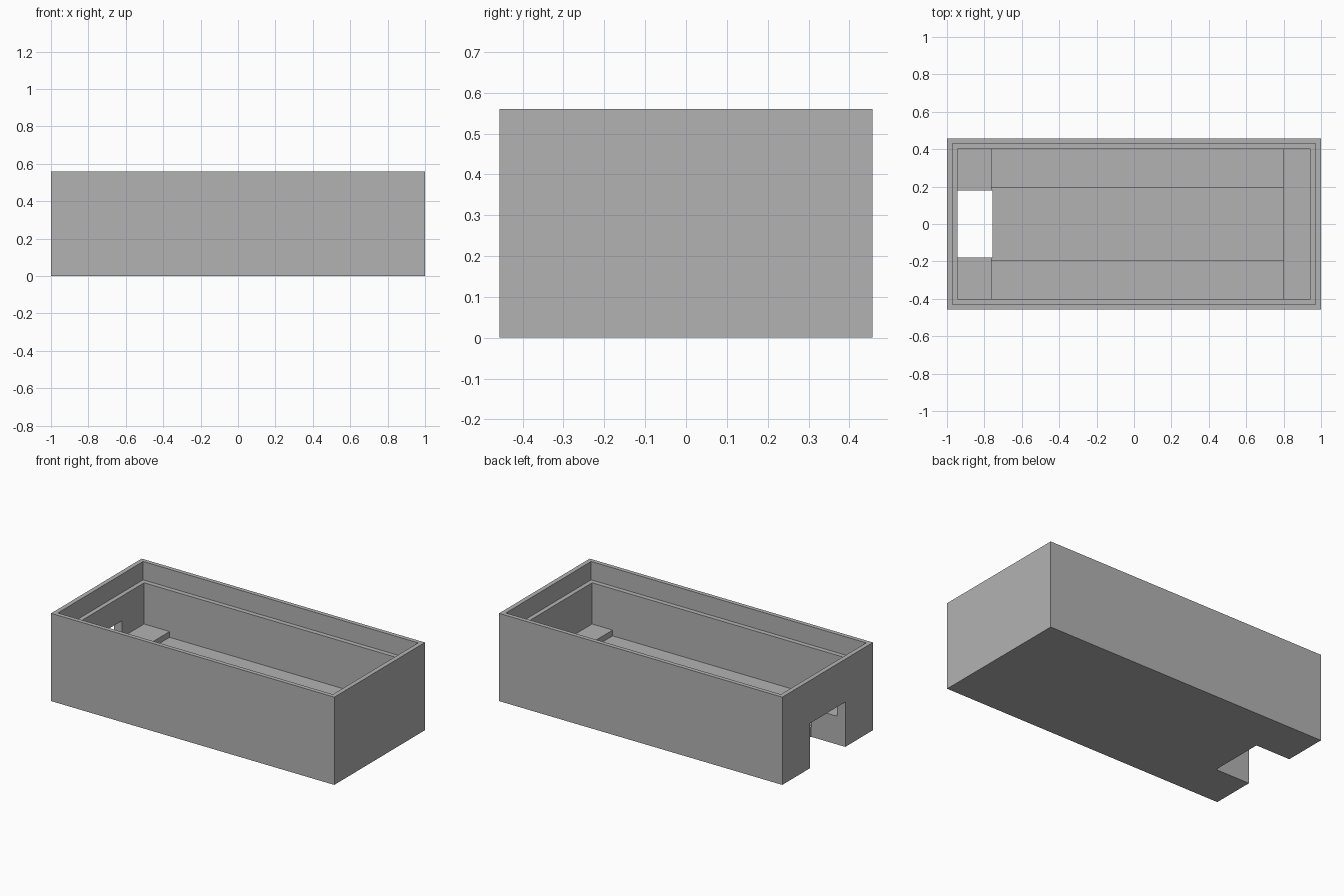
import bpy
from mathutils import Vector

cube = bpy.data.objects.get("Cube")
if cube:
    bpy.data.objects.remove(cube, do_unlink=True)

grey = bpy.data.materials.new("matte grey")
grey.use_nodes = True
colour = (0.45, 0.45, 0.45, 1)
grey.diffuse_color = colour
grey.node_tree.nodes["Principled BSDF"].inputs["Base Color"].default_value = colour


def box(name, low, high):
    """Axis-aligned box between two corners."""
    low, high = Vector(low), Vector(high)
    bpy.ops.mesh.primitive_cube_add(size=1, location=(low + high) / 2)
    obj = bpy.context.object
    obj.name = name
    obj.scale = high - low
    bpy.ops.object.transform_apply(location=True, rotation=False, scale=True)
    obj.data.materials.append(grey)
    return obj


def carve(target, name, low, high):
    """Cut a box-shaped pocket out of the target."""
    cutter = box(name, low, high)
    cutter.hide_render = True
    mod = target.modifiers.new(name, "BOOLEAN")
    mod.operation = "DIFFERENCE"
    mod.solver = "EXACT"
    mod.object = cutter
    bpy.context.view_layer.objects.active = target
    bpy.ops.object.modifier_apply(modifier=name)
    bpy.data.objects.remove(cutter, do_unlink=True)


TOP = 0.56      # rim height
casing = box("open_casing", (-1, -0.457, 0), (1, 0.457, TOP))

# Recess for a lid, leaving a thin rim above a ledge
carve(casing, "lid_recess", (-0.971, -0.43, 0.443), (0.971, 0.43, 0.7))
# Main cavity down to the tops of the end blocks
carve(casing, "main_cavity", (-0.943, -0.4, 0.18), (0.943, 0.4, 0.65))
# Bay between the end blocks, with a shelf along each side
carve(casing, "board_bay", (-0.763, -0.4, 0.143), (0.798, 0.4, 0.6))
# Deeper channel down the middle
carve(casing, "centre_channel", (-0.763, -0.196, 0.06), (0.798, 0.196, 0.6))
# Slot through the end wall and floor
carve(casing, "cable_slot", (-1.1, -0.178, -0.1), (-0.757, 0.178, 0.286))
